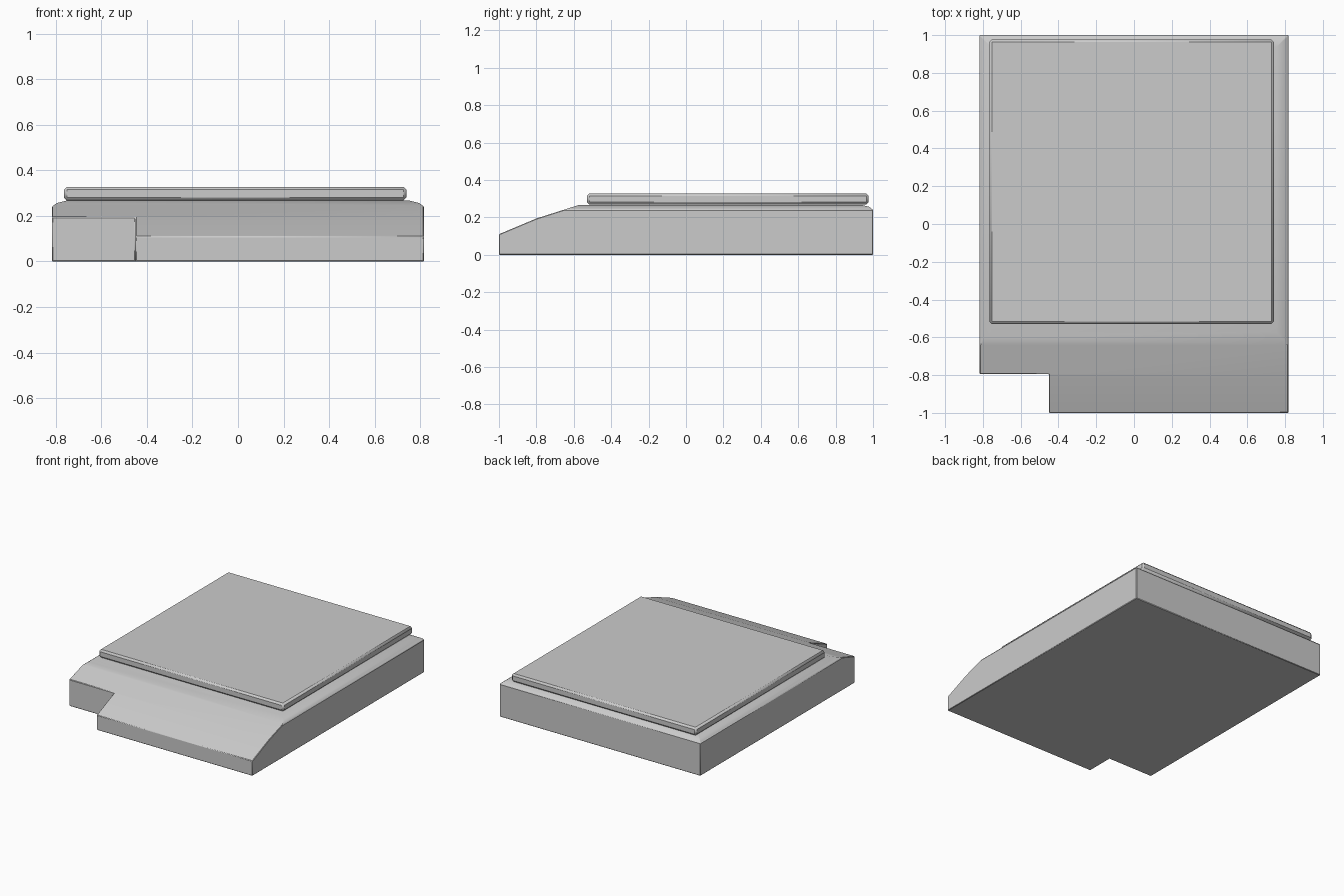
import bpy, bmesh
from mathutils import Vector

if "Cube" in bpy.data.objects:
    bpy.data.objects.remove(bpy.data.objects["Cube"])


def prism(footprint, z0, z1):
    bm = bmesh.new()
    face = bm.faces.new([bm.verts.new((x, y, z0)) for x, y in footprint])
    top = bmesh.ops.extrude_face_region(bm, geom=[face])["geom"]
    verts = [v for v in top if isinstance(v, bmesh.types.BMVert)]
    bmesh.ops.translate(bm, verts=verts, vec=(0, 0, z1 - z0))
    bmesh.ops.recalc_face_normals(bm, faces=bm.faces)
    return bm


def shave(bm, point, normal):
    # slice away everything on the normal side and cap the opening
    geom = bm.verts[:] + bm.edges[:] + bm.faces[:]
    cut = bmesh.ops.bisect_plane(bm, geom=geom, plane_co=point, plane_no=normal,
                                 clear_outer=True, dist=1e-5)["geom_cut"]
    edges = [e for e in cut if isinstance(e, bmesh.types.BMEdge) and e.is_boundary]
    bmesh.ops.contextual_create(bm, geom=edges)


def finish(name, bm, width, segments):
    bmesh.ops.recalc_face_normals(bm, faces=bm.faces)
    mesh = bpy.data.meshes.new(name)
    bm.to_mesh(mesh)
    bm.free()
    obj = bpy.data.objects.new(name, mesh)
    bpy.context.collection.objects.link(obj)
    bevel = obj.modifiers.new("edge_bevel", 'BEVEL')
    bevel.width, bevel.segments = width, segments
    bevel.limit_method = 'ANGLE'
    bevel.angle_limit = 0.75
    bpy.context.view_layer.objects.active = obj
    obj.select_set(True)
    bpy.ops.object.shade_smooth_by_angle(angle=0.5)
    obj.select_set(False)
    return obj


# Base: notched footprint
W, TOP = 0.817, 0.267
body = prism([(-W, -0.795), (-0.45, -0.795), (-0.45, -1), (W, -1), (W, 1), (-W, 1)], 0, TOP)

# Sloping front, broken into facets
front = [(-1, 0.11), (-0.8, 0.194), (-0.64, 0.245), (-0.57, TOP)]
for (y0, z0), (y1, z1) in zip(front[:2] + front[2:3], front[1:]):
    shave(body, Vector((0, y0, z0)), Vector((0, z0 - z1, y1 - y0)))

# Softened top edges on the back and both sides
edge = [(0.0, 0.241), (0.022, 0.257), (0.062, TOP)]
for (a0, z0), (a1, z1) in zip(edge, edge[1:]):
    out, up = z1 - z0, a1 - a0
    shave(body, Vector((0, 1 - a0, z0)), Vector((0, out, up)))
    for s in (-1, 1):
        shave(body, Vector((s * (W - a0), 0, z0)), Vector((s * out, 0, up)))
finish("base_body", body, 0.006, 1)

# Raised square platform
plate = prism([(-0.765, -0.53), (0.74, -0.53), (0.74, 0.977), (-0.765, 0.977)], 0.268, 0.328)
finish("top_plate", plate, 0.013, 1)
